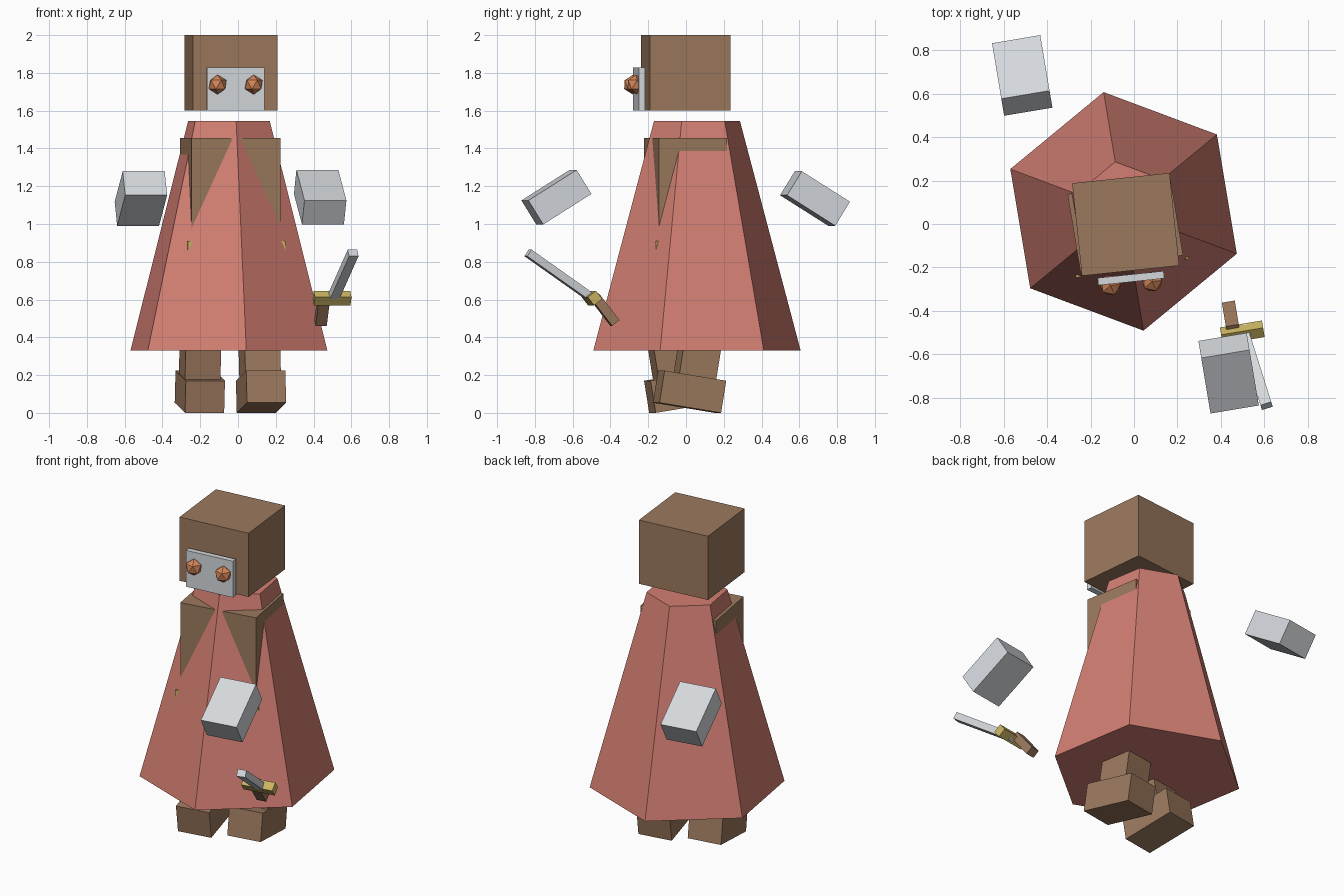
import bpy
from math import radians

cube = bpy.data.objects.get("Cube")
if cube:
    bpy.data.objects.remove(cube, do_unlink=True)


def material(name, rgb):
    m = bpy.data.materials.new(name)
    m.use_nodes = True
    color = (*rgb, 1.0)
    m.diffuse_color = color
    m.node_tree.nodes["Principled BSDF"].inputs["Base Color"].default_value = color
    return m


BROWN = material("brown", (0.33, 0.19, 0.11))
RED = material("faded red", (0.65, 0.21, 0.17))
STEEL = material("pale steel", (0.66, 0.69, 0.72))
COPPER = material("copper", (0.66, 0.24, 0.10))
GOLD = material("gold", (0.60, 0.46, 0.12))

YAW = 9.5        # the body's turn
HEAD_YAW = 6     # the head's turn


def finish(name, mat):
    ob = bpy.context.object
    ob.name = name
    ob.data.materials.append(mat)
    return ob


def box(name, mat, loc, size, tilt=0, yaw=YAW):
    """Box tilted about its own x axis, then turned about z."""
    bpy.ops.mesh.primitive_cube_add(
        size=1, location=loc, rotation=(radians(tilt), 0, radians(yaw)))
    ob = finish(name, mat)
    ob.scale = size
    return ob


# Head with face plate and eyes
box("head", BROWN, (-0.038, -0.002, 1.8), (0.45, 0.428, 0.4), yaw=HEAD_YAW)
box("face_plate", STEEL, (-0.014, -0.249, 1.714), (0.305, 0.034, 0.228), yaw=HEAD_YAW)
for name, x, y in (("right_eye", -0.108, -0.282), ("left_eye", 0.083, -0.264)):
    bpy.ops.mesh.primitive_ico_sphere_add(
        subdivisions=1, radius=0.052, location=(x, y, 1.738),
        rotation=(0, 0, radians(HEAD_YAW)))
    finish(name, COPPER)

# Torso and belt
box("torso", BROWN, (-0.04, -0.003, 1.13), (0.478, 0.364, 0.65))
box("belt", GOLD, (-0.04, -0.003, 0.87), (0.525, 0.405, 0.08))

# Six-sided robe over the body
bpy.ops.mesh.primitive_cone_add(
    vertices=6, radius1=0.556, radius2=0.231, depth=1.213,
    location=(-0.048, 0.058, 0.938), rotation=(0, 0, radians(YAW)))
finish("robe", RED)

# Legs and feet in a stride
for side, leg, foot, tilt in (
        ("left", (0.11, 0.09, 0.46), (0.122, 0.019, 0.112), -9.2),
        ("right", (-0.196, -0.105, 0.46), (-0.202, -0.028, 0.112), 9.2)):
    box(side + "_leg", BROWN, leg, (0.19, 0.2, 0.6), tilt)
    box(side + "_foot", BROWN, foot, (0.21, 0.335, 0.172), tilt)

# Floating hands
HAND = (0.225, 0.305, 0.15)
box("left_hand", STEEL, (0.435, -0.686, 1.142), HAND, 32)
box("right_hand", STEEL, (-0.514, 0.683, 1.135), HAND, -32)

# Sword
box("sword_handle", BROWN, (0.446, -0.431, 0.547), (0.06, 0.05, 0.18), 38)
box("sword_guard", GOLD, (0.498, -0.498, 0.608), (0.196, 0.055, 0.055), 38)
box("sword_blade", STEEL, (0.553, -0.657, 0.72), (0.052, 0.454, 0.042), -34, 17.5)
